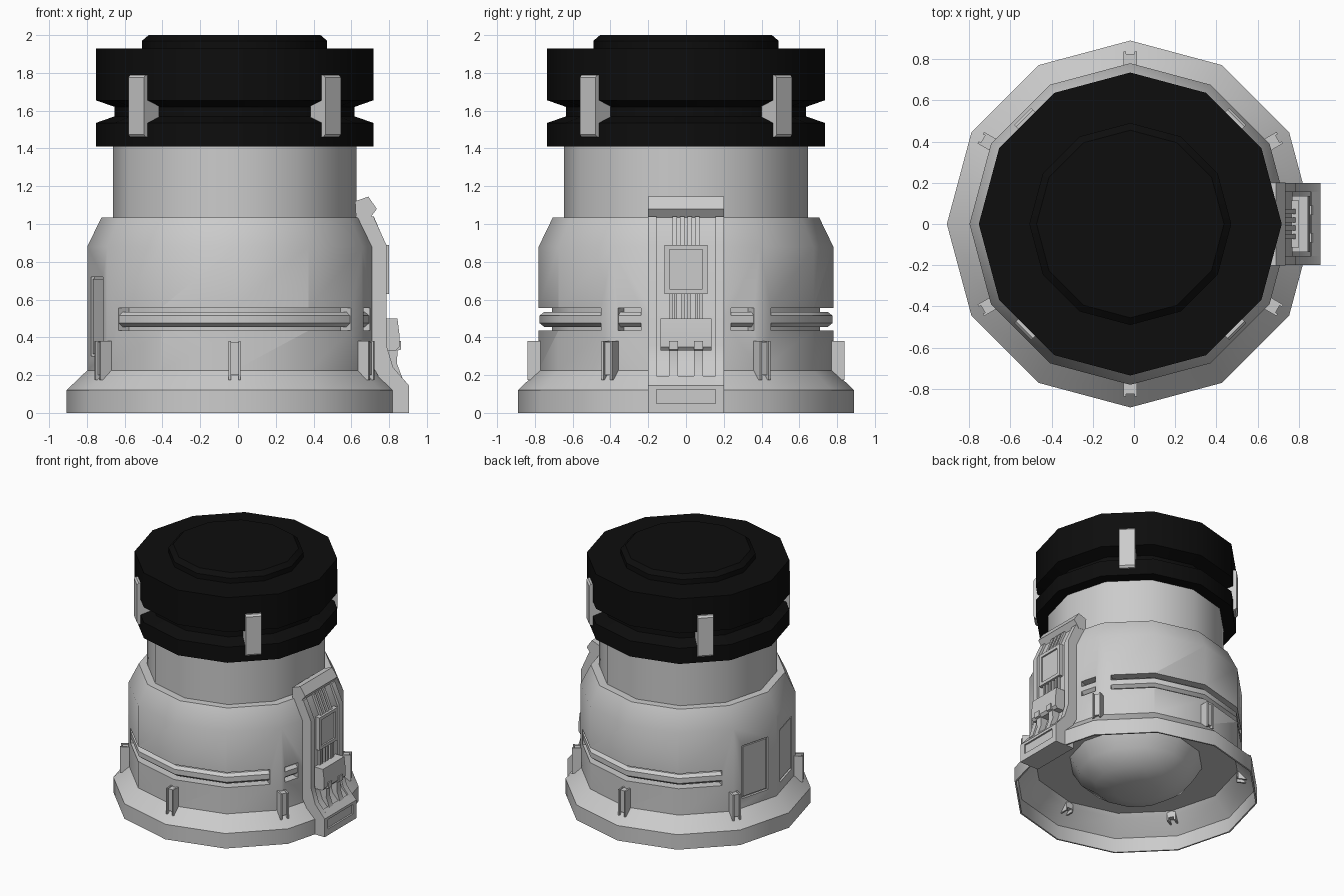
import bpy, bmesh
from math import sin, cos, radians, pi

if "Cube" in bpy.data.objects:
    bpy.data.objects.remove(bpy.data.objects["Cube"])

CX = -0.018           # axis of the round body
SIDES = 12
made = []


def finish(name, bm):
    bmesh.ops.recalc_face_normals(bm, faces=bm.faces)
    me = bpy.data.meshes.new(name)
    bm.to_mesh(me)
    bm.free()
    ob = bpy.data.objects.new(name, me)
    bpy.context.collection.objects.link(ob)
    made.append(ob)
    return ob


def polar(bm, r, deg, z, y=0.0):
    a = radians(deg)
    return bm.verts.new((CX + r * cos(a) - y * sin(a), r * sin(a) + y * cos(a), z))


def revolve(name, profile):
    """Twelve-sided lathe, closed at both ends."""
    bm = bmesh.new()
    rings = [[polar(bm, r, 360 / SIDES * i, z) for i in range(SIDES)] for r, z in profile]
    for a, b in zip(rings, rings[1:]):
        for i in range(SIDES):
            j = (i + 1) % SIDES
            bm.faces.new((a[i], a[j], b[j], b[i]))
    bm.faces.new(rings[0])
    bm.faces.new(rings[-1])
    return finish(name, bm)


def sweep(name, profile, arcs):
    """Closed (radius, z) profile run along the twelve-sided wall over each arc."""
    bm = bmesh.new()
    for a0, a1 in arcs:
        angs = [a0] + [k for k in range(-360, 361, 30) if a0 < k < a1] + [a1]
        rings = []
        for t in angs:
            f = cos(radians(15)) / cos(radians(t % 30 - 15))
            rings.append([polar(bm, r * f, t, z) for r, z in profile])
        n = len(profile)
        for a, b in zip(rings, rings[1:]):
            for i in range(n):
                j = (i + 1) % n
                bm.faces.new((a[i], a[j], b[j], b[i]))
        bm.faces.new(rings[0])
        bm.faces.new(rings[-1])
    return finish(name, bm)


def prisms(name, profile, spans, angles=(0,)):
    """(radius, z) profile extruded sideways over each span, at each angle."""
    bm = bmesh.new()
    n = len(profile)
    for ang in angles:
        for y0, y1 in spans:
            a = [polar(bm, r, ang, z, y0) for r, z in profile]
            b = [polar(bm, r, ang, z, y1) for r, z in profile]
            for i in range(n):
                j = (i + 1) % n
                bm.faces.new((a[i], a[j], b[j], b[i]))
            bm.faces.new(a)
            bm.faces.new(b)
    return finish(name, bm)


def rect(r0, r1, z0, z1):
    return [(r0, z0), (r1, z0), (r1, z1), (r0, z1)]


def both(y0, y1):
    return [(y0, y1), (-y1, -y0)]


def cut(ob, cutter):
    m = ob.modifiers.new("cut", 'BOOLEAN')
    m.operation, m.solver, m.object = 'DIFFERENCE', 'EXACT', cutter
    bpy.context.view_layer.objects.active = ob
    bpy.ops.object.modifier_apply(modifier=m.name)
    made.remove(cutter)
    bpy.data.objects.remove(cutter)


# Main body with flared hollow foot and neck
body = revolve("body", [(.745, .25), (.77, .22), (.878, .115), (.878, 0), (.89, 0), (.89, .12),
                        (.78, .225), (.78, .88), (.705, 1.035), (.645, 1.035), (.645, 1.45)])
revolve("underside_dome", [(.49, .26), (.42, .14), (.30, .05), (.16, .01)])

# Side grooves with bars inside
arcs = [(-143.8, -36.2), (36.2, 143.8), (18.5, 27.8), (-27.8, -18.5)]
cut(body, sweep("groove_cutter", rect(.71, .85, .435, .555), arcs))
sweep("groove_bars", [(.69, .455), (.75, .455), (.775, .475), (.775, .515), (.75, .535), (.69, .535)], arcs)

# Recessed hatches on the left side
cut(body, prisms("hatch_cutter", rect(.735, .85, .30, .72), [(-.122, .122)], (165, 195)))
prisms("hatches", rect(.70, .747, .312, .708), [(-.11, .11)], (165, 195))

# Black cap
cap = revolve("cap", [(.5, 1.41), (.735, 1.41), (.735, 1.535), (.635, 1.57), (.635, 1.62), (.735, 1.655),
                      (.735, 1.93), (.49, 1.93), (.49, 1.97), (.455, 2.0)])
black = bpy.data.materials.new("black")
black.diffuse_color = (.004, .004, .004, 1)
black.use_nodes = True
black.node_tree.nodes["Principled BSDF"].inputs["Base Color"].default_value = black.diffuse_color
cap.data.materials.append(black)

# Latches gripping the cap groove
prisms("cap_latches", [(.70, 1.46), (.725, 1.46), (.737, 1.475), (.737, 1.775), (.725, 1.79), (.70, 1.79),
                       (.70, 1.66), (.625, 1.63), (.625, 1.56), (.70, 1.53)],
       [(-.058, .058)], (45, 135, 225, 315))

# Foot clips: channel cheeks and web
spots = range(30, 360, 60)
prisms("foot_clip_cheeks", rect(.745, .838, .175, .38), both(.02, .032), spots)
prisms("foot_clip_webs", rect(.745, .825, .20, .375), [(-.02, .02)], spots)

# Control panel on the right: rails, recessed centre, hinge roll
inner = [(.64, 1.04), (.64, .9), (.70, .3), (.758, .2)]
prisms("panel_rails", [(.758, 0), (.923, 0), (.923, .145), (.84, .24), (.803, .36), (.803, .89),
                       (.735, 1.04)] + inner, both(.155, .2))
prisms("panel_centre", [(.758, 0), (.91, 0), (.91, .145), (.825, .235), (.786, .36), (.786, .88),
                        (.717, 1.04)] + inner, [(-.155, .155)])
prisms("panel_foot_bar", rect(.86, .923, 0, .05), [(-.155, .155)])
prisms("panel_sill", [(.86, .145), (.86, .125), (.923, .125), (.923, .145), (.88, .195)], [(-.155, .155)])
prisms("hinge_roll", [(.638, 1.12), (.708, 1.145), (.753, 1.08), (.708, 1.02), (.643, 1.03)], [(-.202, .202)])

# Screen with raised frame
prisms("screen", rect(.77, .806, .64, .88), [(-.1, .1)])
prisms("screen_frame_sides", rect(.77, .818, .63, .89), both(.088, .115))
prisms("screen_frame_bottom", rect(.77, .818, .63, .655), [(-.088, .088)])
prisms("screen_frame_top", rect(.77, .818, .865, .89), [(-.088, .088)])

# Cables above and below the screen
prisms("upper_cables", [(.77, .88), (.805, .88), (.737, 1.04), (.70, 1.04)],
       [(y - .012, y + .012) for y in (-.06, -.02, .02, .06)])
prisms("lower_cables", rect(.77, .802, .49, .64),
       [(y - .008, y + .008) for y in (-.08, -.055, -.015, .015, .055, .08)])

# Junction box and its two legs
prisms("junction_box", [(.77, .33), (.855, .33), (.872, .35), (.872, .42), (.862, .50), (.77, .50)],
       [(-.135, .135)])
prisms("junction_legs", [(.80, .18), (.89, .18), (.86, .26), (.862, .33), (.88, .335), (.88, .38), (.80, .38)],
       both(.043, .09))

# Shading
bpy.ops.object.select_all(action='DESELECT')
for ob in made:
    ob.select_set(True)
bpy.context.view_layer.objects.active = body
bpy.ops.object.shade_smooth_by_angle(angle=radians(32))
